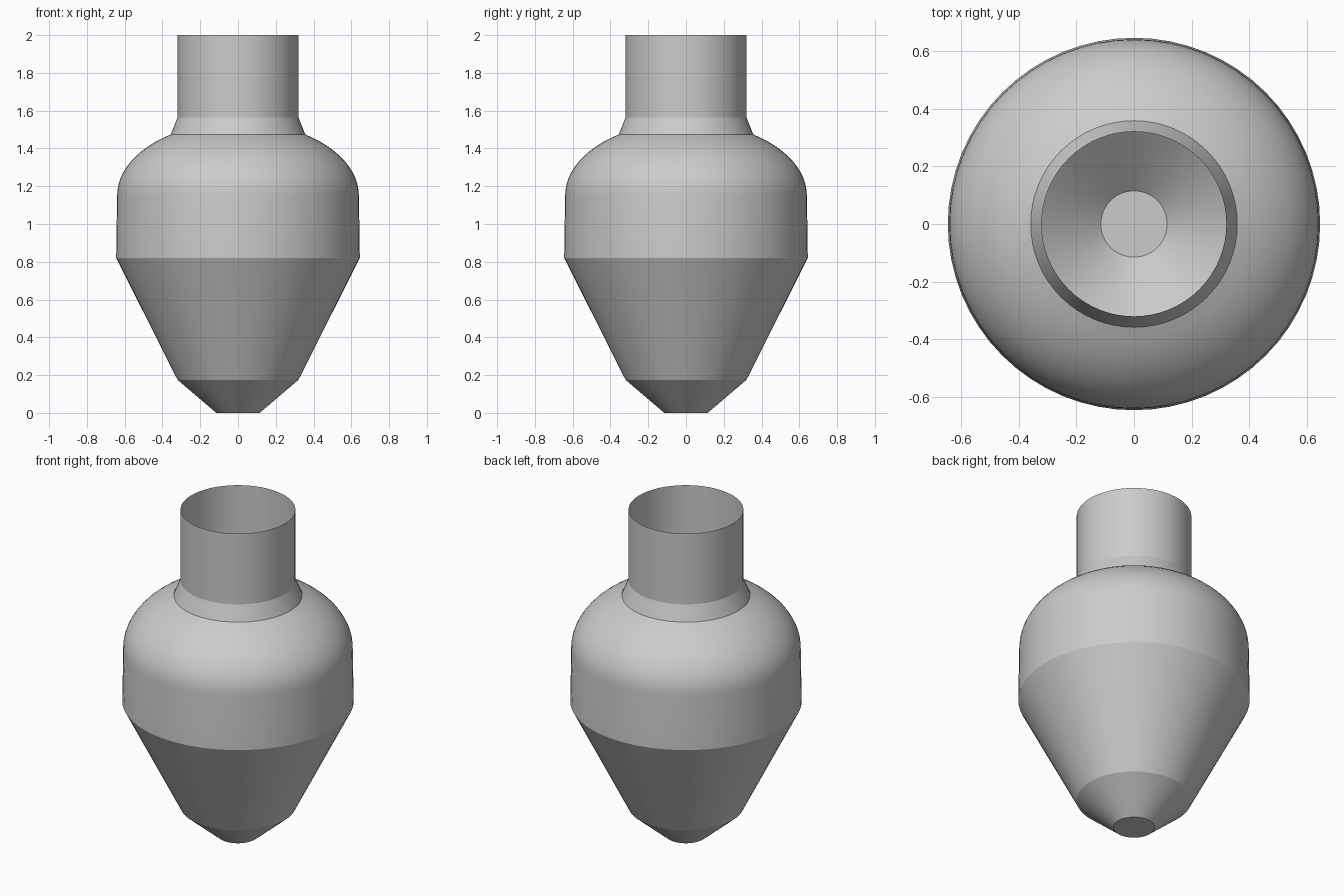
import bpy
import bmesh
from math import cos, sin, pi, radians

if "Cube" in bpy.data.objects:
    bpy.data.objects.remove(bpy.data.objects["Cube"], do_unlink=True)

GREY = (0.6, 0.6, 0.6, 1)
clay = bpy.data.materials.new("plain grey")
clay.use_nodes = True
clay.diffuse_color = GREY
clay.node_tree.nodes["Principled BSDF"].inputs["Base Color"].default_value = GREY


def revolve(name, profile, sides, floor=False):
    """Open surface of revolution from (radius, height) points, bottom to top."""
    bm = bmesh.new()
    rings = [[bm.verts.new((r * cos(2 * pi * i / sides), r * sin(2 * pi * i / sides), z))
              for i in range(sides)] for r, z in profile]
    for low, high in zip(rings, rings[1:]):
        for i in range(sides):
            j = (i + 1) % sides
            bm.faces.new((low[i], low[j], high[j], high[i]))
    if floor:
        bm.faces.new(rings[0][::-1])
    mesh = bpy.data.meshes.new(name)
    bm.to_mesh(mesh)
    bm.free()
    mesh.materials.append(clay)
    obj = bpy.data.objects.new(name, mesh)
    bpy.context.collection.objects.link(obj)
    bpy.ops.object.select_all(action="DESELECT")
    obj.select_set(True)
    bpy.context.view_layer.objects.active = obj
    bpy.ops.object.shade_smooth_by_angle(angle=radians(20))
    return obj


# Closed foot and tapering lower body
revolve("foot", [(0.115, 0), (0.32, 0.175)], 64, floor=True)
revolve("lower_body", [(0.32, 0.175), (0.645, 0.82)], 64)

# Nearly straight wall running into an elliptical shoulder
shoulder = [(0.64 * cos(a), 1.15 + 0.39 * sin(a))
            for a in (radians(56) * k / 12 for k in range(13))]
revolve("shoulder", [(0.645, 0.82)] + shoulder, 64)

# Flared collar and open, thin-walled neck
revolve("collar", [(0.36, 1.465), (0.32, 1.565)], 64)
revolve("neck", [(0.32, 1.565), (0.32, 2)], 64)
